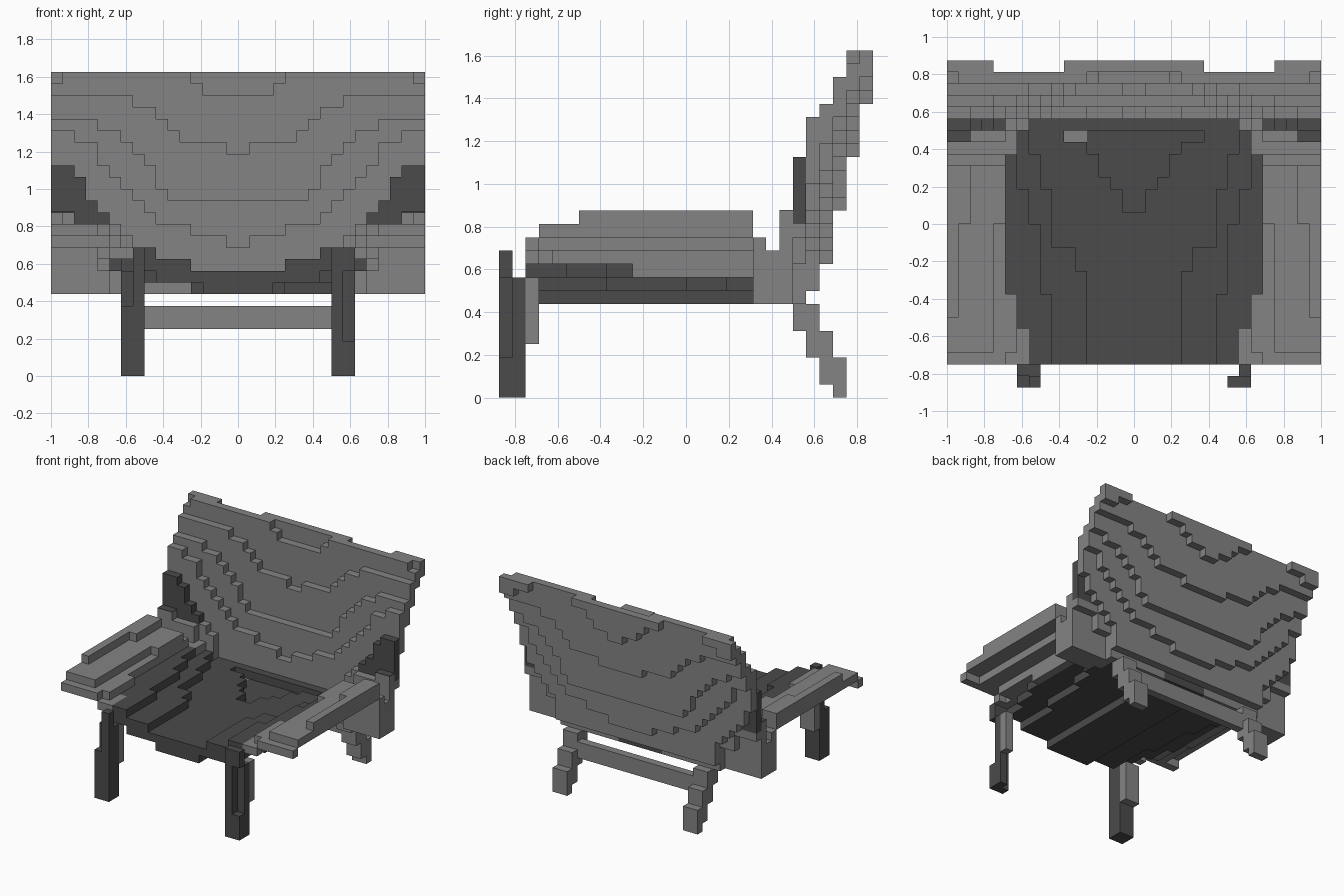
import bpy, bmesh

cube = bpy.data.objects.get("Cube")
if cube:
    bpy.data.objects.remove(cube, do_unlink=True)

U = 0.0625  # block size


def material(name, v):
    m = bpy.data.materials.new(name)
    m.use_nodes = True
    m.diffuse_color = (v, v, v, 1)
    bsdf = m.node_tree.nodes["Principled BSDF"]
    bsdf.inputs["Base Color"].default_value = (v, v, v, 1)
    bsdf.inputs["Roughness"].default_value = 0.8
    return m


LIGHT = material("light_grey", 0.23)
DARK = material("dark_grey", 0.07)

cells = {}  # block position -> part name


def fill(part, xs, ys, zs):
    """Fill a range of blocks; blocks already taken stay as they are."""
    for x in range(*xs):
        for y in range(*ys):
            for z in range(*zs):
                cells.setdefault((x, y, z), part)


def column(part, a, y, z0, z1):
    """Fill a column on both sides, a blocks out from the middle."""
    fill(part, (a, a + 1), (y, y + 1), (z0, z1))
    fill(part, (-1 - a, -a), (y, y + 1), (z0, z1))


def step(v, table):
    """Value of the first step whose limit is above v."""
    return next(val for lim, val in table if v < lim)


# Rail under the rear of the seat, light on the right half
fill("rear_rail", (-8, -4), (7, 8), (7, 8))
fill("seat", (3, 8), (7, 8), (7, 8))

# Dished seat, lower towards the middle and the rear
SEAT_W8 = [(1, 0), (3, 1), (4, 2), (6, 3), (7, 4), (8, 6), (9, 0)]
SEAT_W9 = [(-4, 4), (-2, 5), (3, 7), (6, 8), (9, 9)]
SEAT_W10 = [(-6, 7), (0, 8), (3, 9), (9, 10)]
SEAT_W11 = [(-9, 9), (-6, 10), (6, 11), (8, 10), (9, 9)]
for y in range(-12, 9):
    for a in range(step(y, SEAT_W11)):
        top = (8 if a < step(y, SEAT_W8) else 9 if a < step(y, SEAT_W9)
               else 10 if a < step(y, SEAT_W10) else 11)
        low = 7 if a < 3 or top == 8 else max(8, top - 2)
        column("seat", a, y, low, top)

# Armrests, rising in steps towards the outside above and below
ARM_LOW = [(11, 9), (12, 10), (14, 11), (16, 12)]
for y in range(-12, 5):
    inner = step(y, SEAT_W11)
    for a in range(inner, 16):
        if y == -12:
            top = 12 if a >= 11 else 11
        elif (a >= 15 and y >= -8) or (a >= 14 and y >= 0):
            top = 14
        elif a >= 12 or (a >= 11 and y >= 0):
            top = 13
        else:
            top = 12 if a >= 10 else 11
        low = 11 if y < -10 else 10 if y < -4 else 9
        if a > inner:
            low = max(low, step(a, ARM_LOW))
        column("armrests", a, y, min(top - 1, low), top)

# Blocks joining the armrests to the backrest
for y, height in ((5, 12), (6, 11), (7, 11)):
    for a in range(step(y, SEAT_W11), 16):
        top = 14 if a >= 14 else 13 if a >= 11 else 11
        column("arm_brackets", a, y, 7, top if y == 7 else height)

# Curved leaning backrest: top height of each layer by distance from the middle
TOPS = {
    8: [(9, 9), (10, 12), (11, 13), (12, 14), (13, 15), (14, 17), (16, 18)],
    9: [(1, 11), (4, 12), (7, 13), (8, 14), (9, 15), (10, 16), (11, 17),
        (12, 18), (14, 20), (16, 21)],
    10: [(6, 15), (7, 16), (8, 18), (9, 19), (10, 20), (12, 21), (16, 22)],
    11: [(1, 19), (5, 20), (6, 21), (7, 22), (9, 23), (16, 24)],
    12: [(3, 24), (4, 25), (15, 26), (16, 25)],
}
FOOT = [(11, 7), (13, 10), (16, 12)]
CREST = [(1, 22), (3, 23), (4, 24), (6, 25), (12, 26), (14, 25), (16, 24)]
for a in range(16):
    # Dark upper corners beside the arms
    if a >= 11:
        column("back_corners", a, 8, 13, step(a, TOPS[8]))
    column("backrest", a, 8, step(a, FOOT), step(a, TOPS[8]))
    # Each layer laps behind the one below, further at the steep sides
    for y in range(9, 13):
        low = step(max(0, a - 2), TOPS[y - 1]) - 1
        column("backrest", a, y, low, step(a, TOPS[y]))
    column("backrest", a, 13, step(a, CREST), 26)

# Front right leg, stepping forward at the foot
fill("front_legs", (-10, -9), (-14, -13), (0, 6))
fill("front_legs", (-9, -8), (-14, -13), (0, 11))
fill("front_legs", (-10, -8), (-13, -12), (0, 9))
# Front left leg, with a notch in its outer front corner
fill("front_legs", (8, 9), (-14, -13), (0, 11))
fill("front_legs", (9, 10), (-14, -13), (0, 3))
fill("front_legs", (9, 10), (-14, -13), (9, 11))
fill("front_legs", (9, 10), (-13, -12), (0, 9))

# Light backs of the front legs, and the raked rear legs
for x in (-10, 8):
    fill("front_leg_backs", (-10, -8) if x < 0 else (9, 10), (-12, -11), (4, 9))
    for y0, y1, z0, z1 in [(8, 10, 5, 7), (9, 11, 3, 5), (10, 12, 1, 3), (11, 12, 0, 1)]:
        fill("rear_legs", (x, x + 2), (y0, y1), (z0, z1))

# Bar between the rear legs
fill("rear_stretcher", (-8, 8), (9, 10), (4, 6))

# Outer faces of a block: direction and corners
SIDES = []
for axis in range(3):
    for s in (0, 1):
        d = [0, 0, 0]
        d[axis] = 2 * s - 1
        quad = []
        for p, q in ((0, 0), (1, 0), (1, 1), (0, 1))[::2 * s - 1]:
            c = [0, 0, 0]
            c[axis], c[(axis + 1) % 3], c[(axis + 2) % 3] = s, p, q
            quad.append(c)
        SIDES.append((d, quad))


def finish(name, bm, mat):
    me = bpy.data.meshes.new(name)
    bm.to_mesh(me)
    bm.free()
    me.materials.append(mat)
    ob = bpy.data.objects.new(name, me)
    bpy.context.scene.collection.objects.link(ob)


# Turn each part's blocks into one clean skin
DARK_PARTS = {"seat", "back_corners", "front_legs"}
for part in sorted(set(cells.values())):
    bm = bmesh.new()
    for pos, owner in cells.items():
        if owner != part:
            continue
        for d, quad in SIDES:
            if tuple(p + q for p, q in zip(pos, d)) not in cells:
                bm.faces.new([bm.verts.new([(p + q) * U for p, q in zip(pos, c)])
                              for c in quad])
    bmesh.ops.remove_doubles(bm, verts=bm.verts[:], dist=0.001)
    bmesh.ops.dissolve_limit(bm, angle_limit=0.02, verts=bm.verts[:], edges=bm.edges[:])
    finish(part, bm, DARK if part in DARK_PARTS else LIGHT)

# Dark plates on top of the arm brackets
for side, x in (("right", -15), ("left", 15)):
    bm = bmesh.new()
    bmesh.ops.create_cube(bm, size=1)
    bmesh.ops.scale(bm, vec=(2 * U, U, 0.004), verts=bm.verts[:])
    bmesh.ops.translate(bm, vec=(x * U, 7.5 * U, 14 * U + 0.002), verts=bm.verts[:])
    finish(side + "_bracket_plate", bm, DARK)
